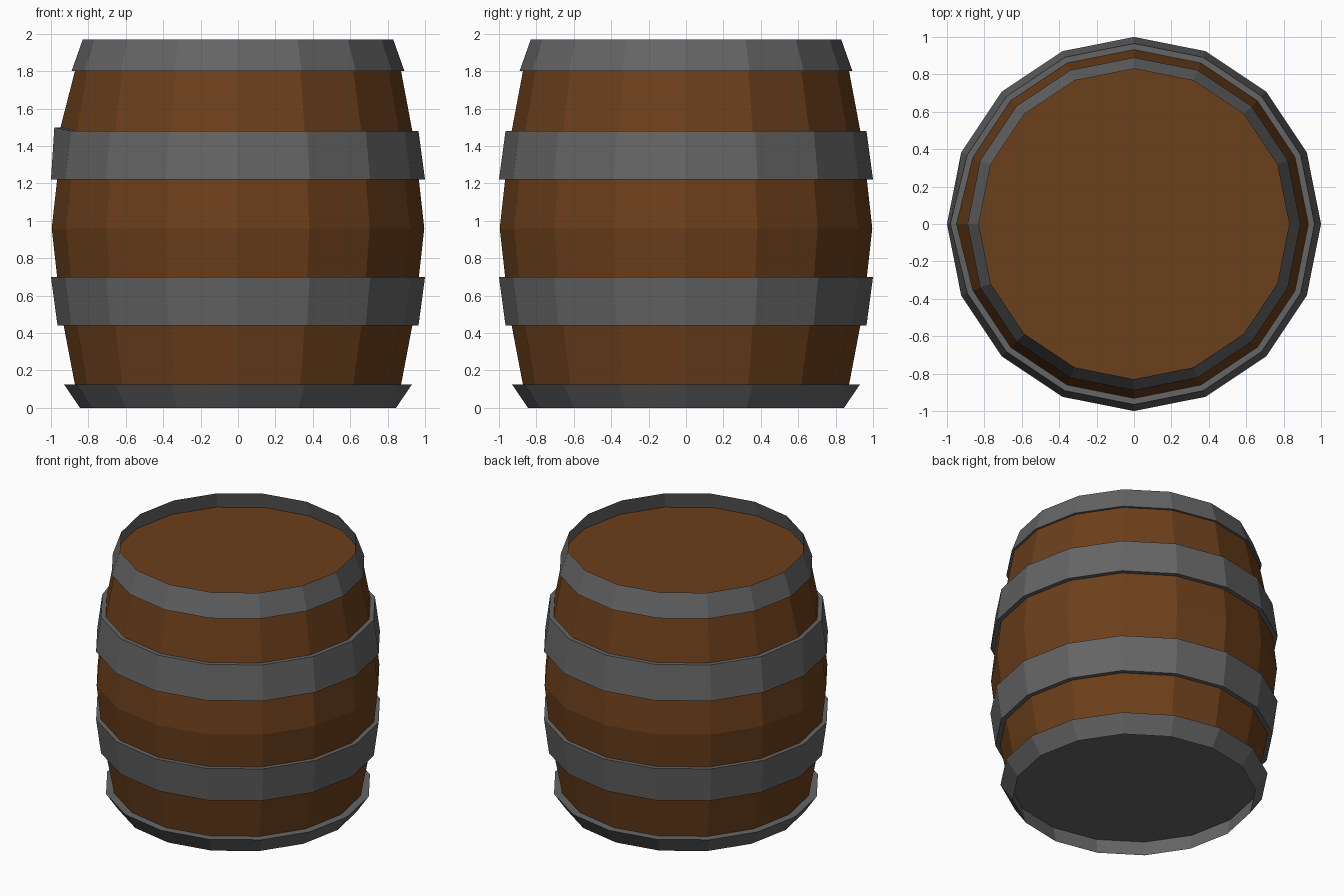
import bpy, bmesh
from math import cos, sin, tau

if "Cube" in bpy.data.objects:
    bpy.data.objects.remove(bpy.data.objects["Cube"])

SIDES = 16


def material(name, color):
    m = bpy.data.materials.new(name)
    m.diffuse_color = color
    m.use_nodes = True
    m.node_tree.nodes["Principled BSDF"].inputs["Base Color"].default_value = m.diffuse_color
    return m


wood = material("wood", (0.15, 0.05, 0.011, 1))
iron = material("iron", (0.13, 0.13, 0.13, 1))


def lathe(name, profile, mat, closed=False, cap_top=False):
    """Spin a (radius, z) profile round the z axis with flat sides."""
    bm = bmesh.new()
    rings = [[bm.verts.new((r * cos(tau * i / SIDES), r * sin(tau * i / SIDES), z))
              for i in range(SIDES)] for r, z in profile]
    pairs = list(zip(rings, rings[1:]))
    if closed:
        pairs.append((rings[-1], rings[0]))
    for a, b in pairs:
        for i in range(SIDES):
            j = (i + 1) % SIDES
            bm.faces.new((a[i], a[j], b[j], b[i]))
    if cap_top:
        bm.faces.new(rings[-1])
    # Small dent on the left edge of the upper hoop
    for v in bm.verts:
        if abs(v.co.z - 1.48) < 0.005 and v.co.x < -0.92 and abs(v.co.y) < 0.01:
            v.co.x -= 0.017
            v.co.z += 0.02
    if closed:
        bmesh.ops.recalc_face_normals(bm, faces=bm.faces)
    me = bpy.data.meshes.new(name)
    bm.to_mesh(me)
    bm.free()
    me.materials.append(mat)
    ob = bpy.data.objects.new(name, me)
    bpy.context.collection.objects.link(ob)
    return ob


# Bulging wooden body with the recessed lid
lathe("barrel_body", [(0.865, 0.09), (0.872, 0.125), (0.932, 0.44), (0.967, 0.70),
                      (0.996, 0.96), (0.967, 1.22), (0.932, 1.48), (0.872, 1.80),
                      (0.86, 1.85)], wood, cap_top=True)

# Recessed base plate
bpy.ops.mesh.primitive_circle_add(vertices=SIDES, radius=0.87, fill_type='NGON',
                                  location=(0, 0, 0.12))
base = bpy.context.object
base.name = "base_plate"
base.rotation_euler.x = tau / 2
base.data.materials.append(iron)

# Iron hoops, each a closed cross-section
hoops = {
    "bottom_hoop": [(0.845, 0), (0.93, 0.125), (0.87, 0.125), (0.864, 0.09)],
    "lower_hoop": [(0.965, 0.44), (1.0, 0.70), (0.965, 0.70), (0.93, 0.44)],
    "upper_hoop": [(1.0, 1.22), (0.965, 1.48), (0.93, 1.48), (0.965, 1.22)],
    "top_hoop": [(0.89, 1.80), (0.83, 1.97), (0.86, 1.85), (0.87, 1.80)],
}
for hoop_name, section in hoops.items():
    lathe(hoop_name, section, iron, closed=True)
